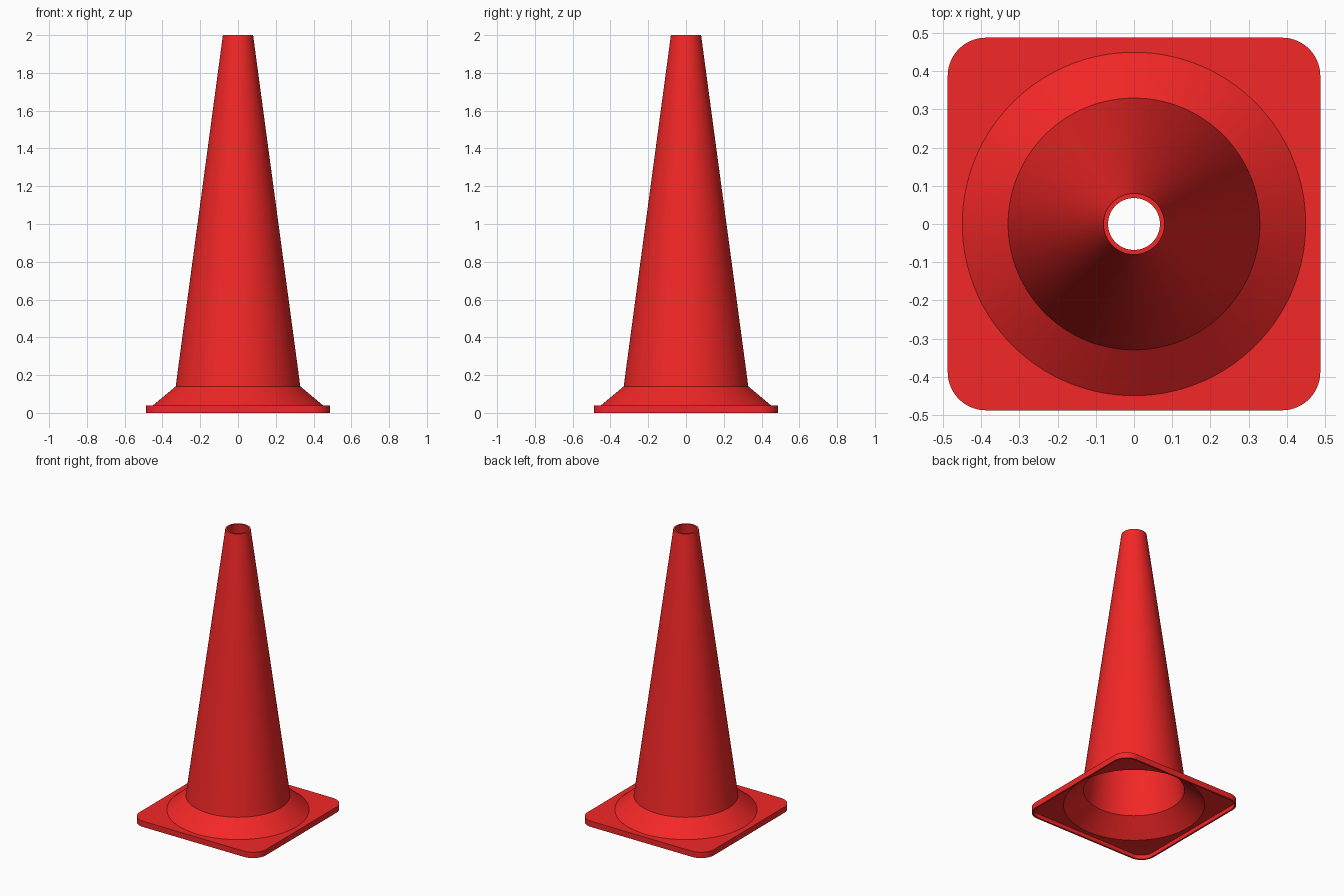
import bpy, bmesh
from math import cos, sin, pi, radians

if "Cube" in bpy.data.objects:
    bpy.data.objects.remove(bpy.data.objects["Cube"])

K = 24            # points per quadrant
N = 4 * K


def circle(r, z):
    return [(r * cos((i + 0.5) * 2 * pi / N), r * sin((i + 0.5) * 2 * pi / N), z) for i in range(N)]


def rounded_square(half, rad, z):
    pts = []
    for q in range(4):
        mid = pi / 4 + q * pi / 2
        cx = (half - rad) * 2 ** 0.5 * cos(mid)
        cy = (half - rad) * 2 ** 0.5 * sin(mid)
        for i in range(K):
            a = q * pi / 2 + i / (K - 1) * pi / 2
            pts.append((cx + rad * cos(a), cy + rad * sin(a), z))
    return pts


# Outer skin: base plate edge, sloped skirt, cone in five equal bands
rings = [rounded_square(0.488, 0.10, 0), rounded_square(0.488, 0.10, 0.04), circle(0.45, 0.04)]
rings += [circle(0.33 - 0.05 * k, 0.14 + 0.372 * k) for k in range(6)]
# Inner skin, back down to the open underside
rings += [circle(0.068, 2.0), circle(0.319, 0.134), circle(0.446, 0.028),
          rounded_square(0.476, 0.088, 0.028), rounded_square(0.476, 0.088, 0)]

bm = bmesh.new()
loops = [[bm.verts.new(p) for p in ring] for ring in rings]
for a, b in zip(loops, loops[1:] + loops[:1]):
    for i in range(N):
        j = (i + 1) % N
        bm.faces.new((a[i], a[j], b[j], b[i]))
bmesh.ops.recalc_face_normals(bm, faces=bm.faces[:])

mesh = bpy.data.meshes.new("traffic_cone")
bm.to_mesh(mesh)
bm.free()
cone = bpy.data.objects.new("traffic_cone", mesh)
bpy.context.collection.objects.link(cone)

# Red plastic
red = bpy.data.materials.new("red_plastic")
red.diffuse_color = (0.9, 0.02, 0.02, 1)
red.use_nodes = True
red.node_tree.nodes["Principled BSDF"].inputs["Base Color"].default_value = red.diffuse_color
mesh.materials.append(red)

bpy.context.view_layer.objects.active = cone
cone.select_set(True)
bpy.ops.object.shade_smooth_by_angle(angle=radians(25))
